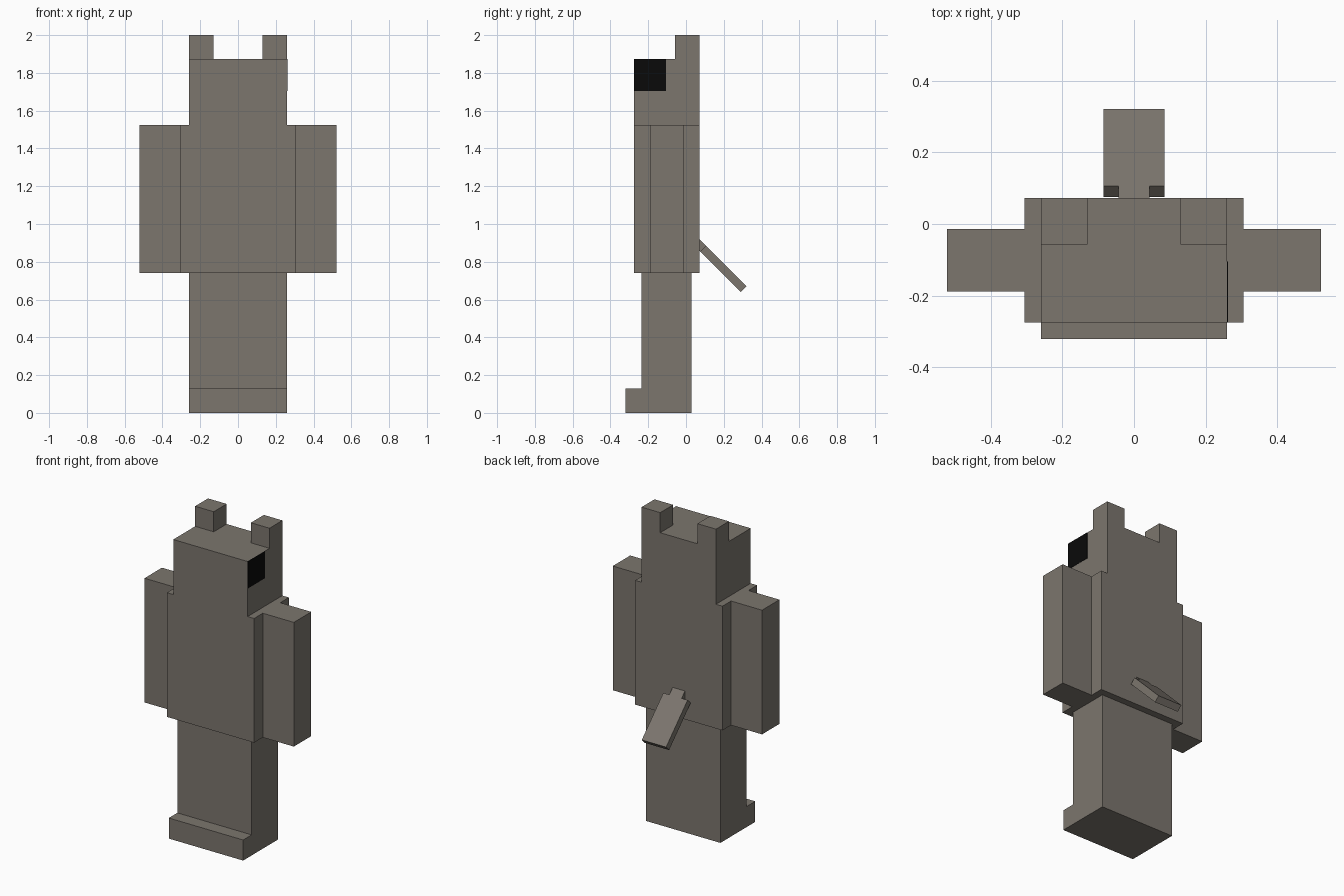
import bpy
import bmesh
from math import radians
from mathutils import Matrix

cube = bpy.data.objects.get("Cube")
if cube:
    bpy.data.objects.remove(cube, do_unlink=True)


def material(name, colour):
    m = bpy.data.materials.new(name)
    m.use_nodes = True
    m.diffuse_color = colour
    bsdf = m.node_tree.nodes["Principled BSDF"]
    bsdf.inputs["Base Color"].default_value = colour
    bsdf.inputs["Roughness"].default_value = 0.9
    return m


FUR = material("grey_brown", (0.2, 0.18, 0.155, 1))
BLACK = material("black", (0.003, 0.003, 0.003, 1))


def box(name, x, y, z, mat=FUR, transform=None):
    """Box spanning the (low, high) ranges on each axis."""
    bm = bmesh.new()
    bmesh.ops.create_cube(bm, size=1)
    spans = (x, y, z)
    for v in bm.verts:
        for i, (low, high) in enumerate(spans):
            v.co[i] = low if v.co[i] < 0 else high
    if transform:
        bm.transform(transform)
    mesh = bpy.data.meshes.new(name)
    bm.to_mesh(mesh)
    bm.free()
    mesh.materials.append(mat)
    ob = bpy.data.objects.new(name, mesh)
    bpy.context.collection.objects.link(ob)
    return ob


# Legs and feet
box("legs", (-0.26, 0.26), (-0.235, 0.028), (0, 0.74))
box("feet", (-0.26, 0.26), (-0.32, -0.235), (0, 0.13))

# Torso and head
box("torso", (-0.305, 0.305), (-0.275, 0.072), (0.74, 1.525))
box("head", (-0.26, 0.26), (-0.275, 0.072), (1.525, 1.873))

# Arms and ears on both sides
for side, s in (("left", 1), ("right", -1)):
    box(side + "_arm", sorted((s * 0.305, s * 0.522)), (-0.188, -0.014), (0.74, 1.525))
    box(side + "_ear", sorted((s * 0.13, s * 0.26)), (-0.057, 0.072), (1.873, 2))

# Dark patch on the left side of the head
box("head_patch", (0.258, 0.262), (-0.275, -0.105), (1.703, 1.873), BLACK)

# Tail: a flat plate sloping down from the back, joined by a narrow stub
slope = Matrix.Translation((0, 0.075, 0.855)) @ Matrix.Rotation(radians(-45), 4, "X")
box("tail", (-0.085, 0.085), (0, 0.304), (0, 0.043), FUR, slope)
box("tail_stub", (-0.043, 0.043), (-0.06, 0), (0, 0.043), FUR, slope)
